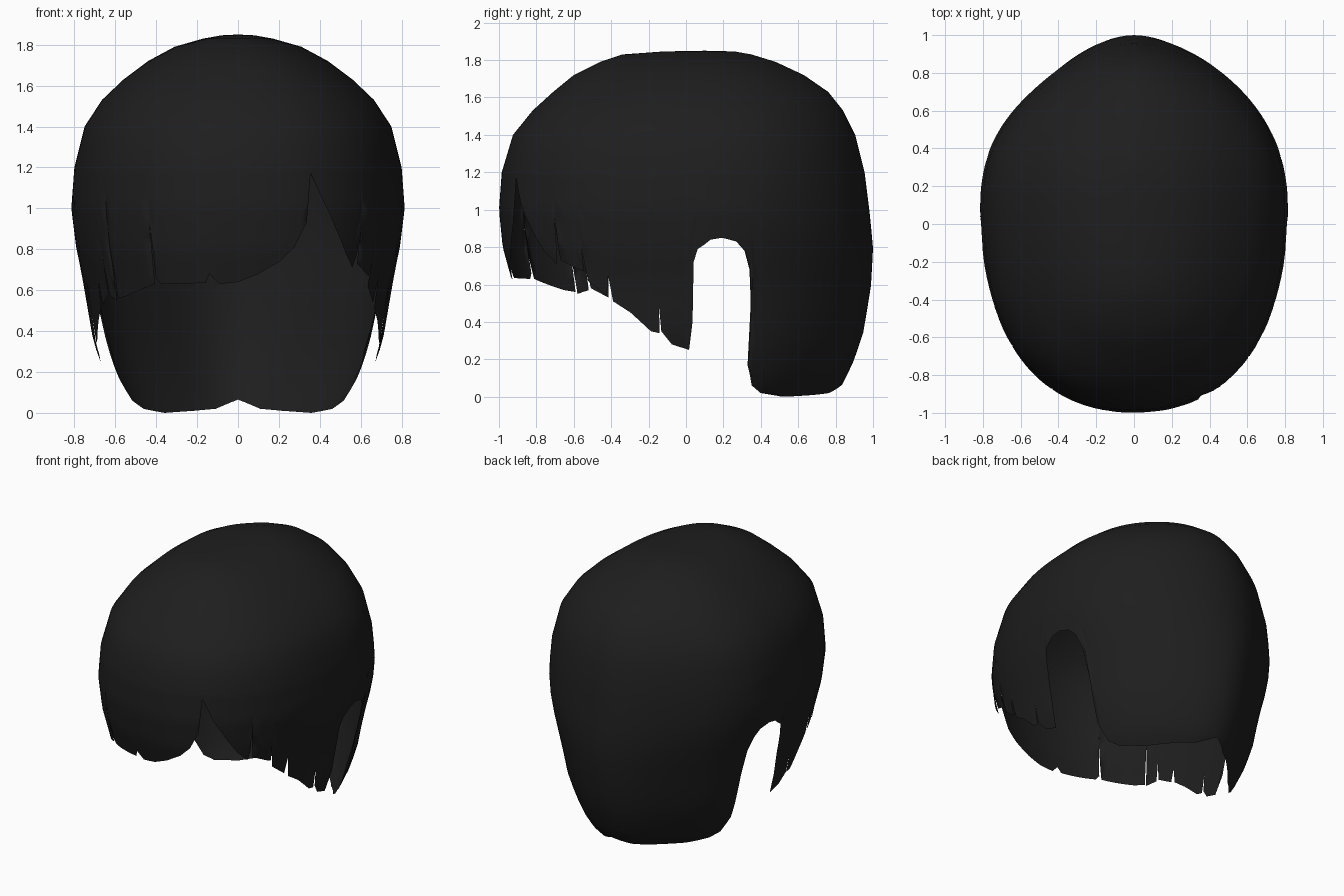
import bpy, bmesh, math

if "Cube" in bpy.data.objects:
    bpy.data.objects.remove(bpy.data.objects["Cube"])

# Dome profile from crown to nape: z, half width, front y, back y
PROFILE = [
    (1.850, 0, .10, .10), (1.846, .08, -.12, .26), (1.83, .17, -.34, .35),
    (1.79, .31, -.46, .48), (1.72, .44, -.60, .63), (1.63, .56, -.71, .76),
    (1.53, .665, -.82, .84), (1.40, .75, -.925, .905), (1.20, .80, -.985, .955),
    (1.00, .815, -1.0, .98), (.80, .79, -.98, 1.0), (.60, .745, -.925, .99),
    (.35, .71, -.87, .95), (.20, .655, -.85, .90), (.07, .59, -.80, .84), (0, .53, -.80, .77)]

# Hem height by angle (0 = front, 90 = side, 180 = back)
SIDE = [(67, .45), (73, .35), (75.7, .34), (76, .48), (76.3, .35), (79.5, .28), (85, .25),
        (86.2, .40), (86.8, .72), (88, .79), (92, .84), (96, .85), (101, .83), (104, .78),
        (106, .68), (107, .5), (107.7, .17), (111.4, .06), (118, .02), (135, 0), (155, .01),
        (168, .02), (180, .065)]
RIGHT = [(0, .64), (7.5, .68), (15, .74), (20, .81), (24, .93), (25.5, 1.17), (30, 1.03),
         (35, .90), (40, .78), (44, .71), (45.2, .78), (45.5, .95), (46, .73), (52, .68), (53.7, .67),
         (54, .80), (54.4, .62), (60, .54), (61.2, .65), (61.8, .51)] + SIDE
LEFT = [(-a, z) for a, z in SIDE[::-1]] + [
    (-62, .52), (-61.2, .64), (-60.5, .53), (-55, .58), (-54.5, .75), (-54.2, .57), (-50, .55),
    (-49.7, .95), (-49.4, .56), (-45, .57), (-31.5, .63), (-31.2, .93), (-30.7, .66), (-29, .63),
    (-12, .635), (-10.5, .68), (-7, .63)]
HEM = LEFT + RIGHT


def lerp_table(table, x):
    for p, q in zip(table, table[1:]):
        if x <= q[0]:
            t = (x - p[0]) / (q[0] - p[0])
            return [u + (v - u) * t for u, v in zip(p, q)]
    return list(table[-1])


LEVELS = [(i, *p) for i, p in enumerate(PROFILE)]
BY_HEIGHT = sorted((p[0], i) for i, p in enumerate(PROFILE))


def clamp(v):
    return min(1, max(0, v))


def hair_point(angle, level):
    """Point on the hair dome at an angle and a profile level."""
    _, z, w, front, back = lerp_table(LEVELS, level)
    a = math.radians(angle)
    c, s = math.cos(a), math.sin(a)
    corner = math.sin(2 * a) ** 2
    low = clamp((.9 - z) / .5)
    if c > 0:
        # front corners slightly fuller
        full = 1 + .045 * corner
        return (w * s * full, max(-1, .1 - (.1 - front) * c * full), z)
    # back comes to a soft ridge and tapers towards the nape
    pinch = (.065 - .03 * clamp(s * 2) + .02 * clamp(-s * 2)) + .04 * low
    wide = 1 - .045 * low * clamp(-c / .3)
    return (w * s * wide, .1 - (back - .1) * (1 - pinch * corner) * c, z)


# Columns: every hem corner, with wide gaps subdivided
columns = []
for p, q in zip(HEM, HEM[1:]):
    n = max(1, math.ceil((q[0] - p[0]) / 3))
    columns += [(p[0] + (q[0] - p[0]) * k / n, p[1] + (q[1] - p[1]) * k / n) for k in range(n)]

# Hair shell: level rings over the dome, then strands running down to the hem
CAP, CAP_ROWS, HEM_ROWS = 8, 16, 12
bm = bmesh.new()
crown = bm.verts.new(hair_point(0, 0))
grid = []
for angle, hem in columns:
    end = lerp_table(BY_HEIGHT, hem)[1]
    stops = [CAP * r / CAP_ROWS for r in range(1, CAP_ROWS + 1)]
    stops += [CAP + (end - CAP) * r / HEM_ROWS for r in range(1, HEM_ROWS + 1)]
    grid.append([bm.verts.new(hair_point(angle, s)) for s in stops])
for i, col in enumerate(grid):
    nxt = grid[(i + 1) % len(grid)]
    bm.faces.new((crown, col[0], nxt[0]))
    for r in range(len(col) - 1):
        bm.faces.new((col[r], col[r + 1], nxt[r + 1], nxt[r]))
bm.normal_update()
if sum(f.normal.z for f in bm.faces if f.calc_center_median().z > 1.6) < 0:
    bmesh.ops.reverse_faces(bm, faces=bm.faces[:])
for f in bm.faces:
    f.smooth = True
mesh = bpy.data.meshes.new("hair")
bm.to_mesh(mesh)
bm.free()

# Colour
black = bpy.data.materials.new("soft black")
black.diffuse_color = (.013, .013, .013, 1)
black.use_nodes = True
black.node_tree.nodes["Principled BSDF"].inputs["Base Color"].default_value = black.diffuse_color
mesh.materials.append(black)
hair = bpy.data.objects.new("hair", mesh)
bpy.context.collection.objects.link(hair)
